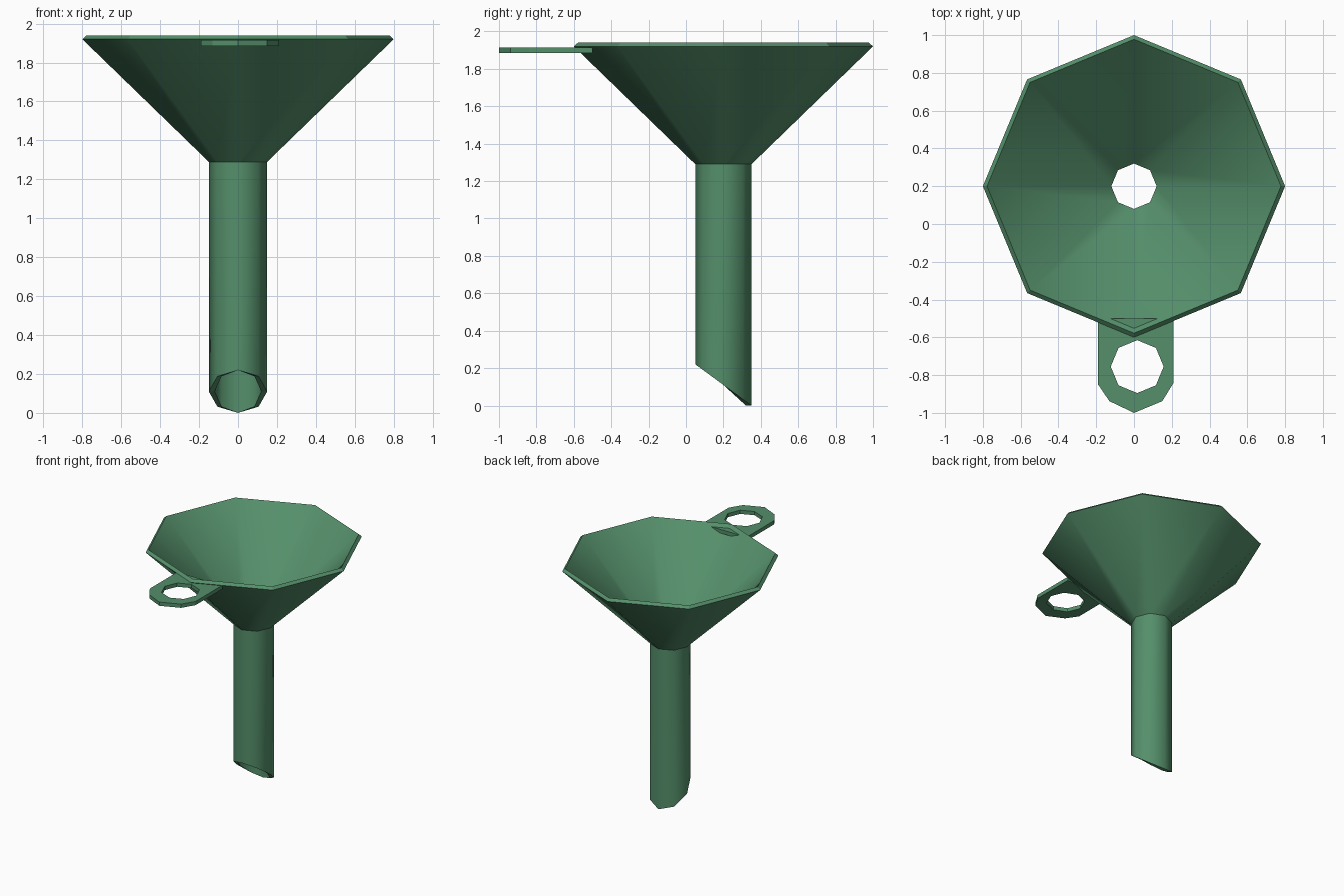
import bpy, bmesh, math

if "Cube" in bpy.data.objects:
    bpy.data.objects.remove(bpy.data.objects["Cube"])

green = bpy.data.materials.new("funnel green")
green.diffuse_color = (0.09, 0.275, 0.145, 1)
green.use_nodes = True
green.node_tree.nodes["Principled BSDF"].inputs["Base Color"].default_value = green.diffuse_color


def finish(bm, name):
    bmesh.ops.recalc_face_normals(bm, faces=bm.faces[:])
    me = bpy.data.meshes.new(name)
    bm.to_mesh(me)
    bm.free()
    me.materials.append(green)
    ob = bpy.data.objects.new(name, me)
    bpy.context.collection.objects.link(ob)
    return ob


# Funnel body: eight-sided closed shell of (radius, height); None = slanted spout end
SIDES, CY = 8, 0.2
profile = [(0.15, None), (0.15, 1.29), (0.8, 1.92),
           (0.778, 1.94), (0.12, 1.302), (0.12, None)]
bm = bmesh.new()
rings = []
for r, z in profile:
    ring = []
    for i in range(SIDES):
        a = 2 * math.pi * i / SIDES
        h = 0.11 * (1 - math.sin(a)) if z is None else z
        ring.append(bm.verts.new((r * math.cos(a), CY + r * math.sin(a), h)))
    rings.append(ring)
for k, ring in enumerate(rings):
    nxt = rings[(k + 1) % len(rings)]
    for i in range(SIDES):
        j = (i + 1) % SIDES
        f = bm.faces.new((ring[i], ring[j], nxt[j], nxt[i]))
        f.smooth = k not in (2, 5)      # rim and spout end stay flat
# Smooth around the body, crisp along every ring
for ring in rings:
    for i in range(SIDES):
        bm.edges.get((ring[i], ring[(i + 1) % SIDES])).smooth = False
finish(bm, "funnel_body")

# Hanging tab: rounded plate with an eight-sided hole, tucked into the rim
outline = [(-0.19, -0.5), (-0.19, -0.85), (-0.13, -0.938), (0.0, -1.0),
           (0.15, -0.938), (0.21, -0.84), (0.21, -0.5)]
hole = [(0.017 + 0.14 * math.cos(i * math.pi / 4),
         -0.755 + 0.14 * math.sin(i * math.pi / 4)) for i in range(8)]
bm = bmesh.new()
edges = []
for loop in (outline, hole):
    vs = [bm.verts.new((x, y, 1.885)) for x, y in loop]
    edges += [bm.edges.new((vs[i], vs[(i + 1) % len(vs)])) for i in range(len(vs))]
bmesh.ops.triangle_fill(bm, edges=edges, use_beauty=True)
ext = bmesh.ops.extrude_face_region(bm, geom=bm.faces[:], use_keep_orig=True)
for v in (g for g in ext["geom"] if isinstance(g, bmesh.types.BMVert)):
    v.co.z += 0.03
finish(bm, "hanging_tab")
